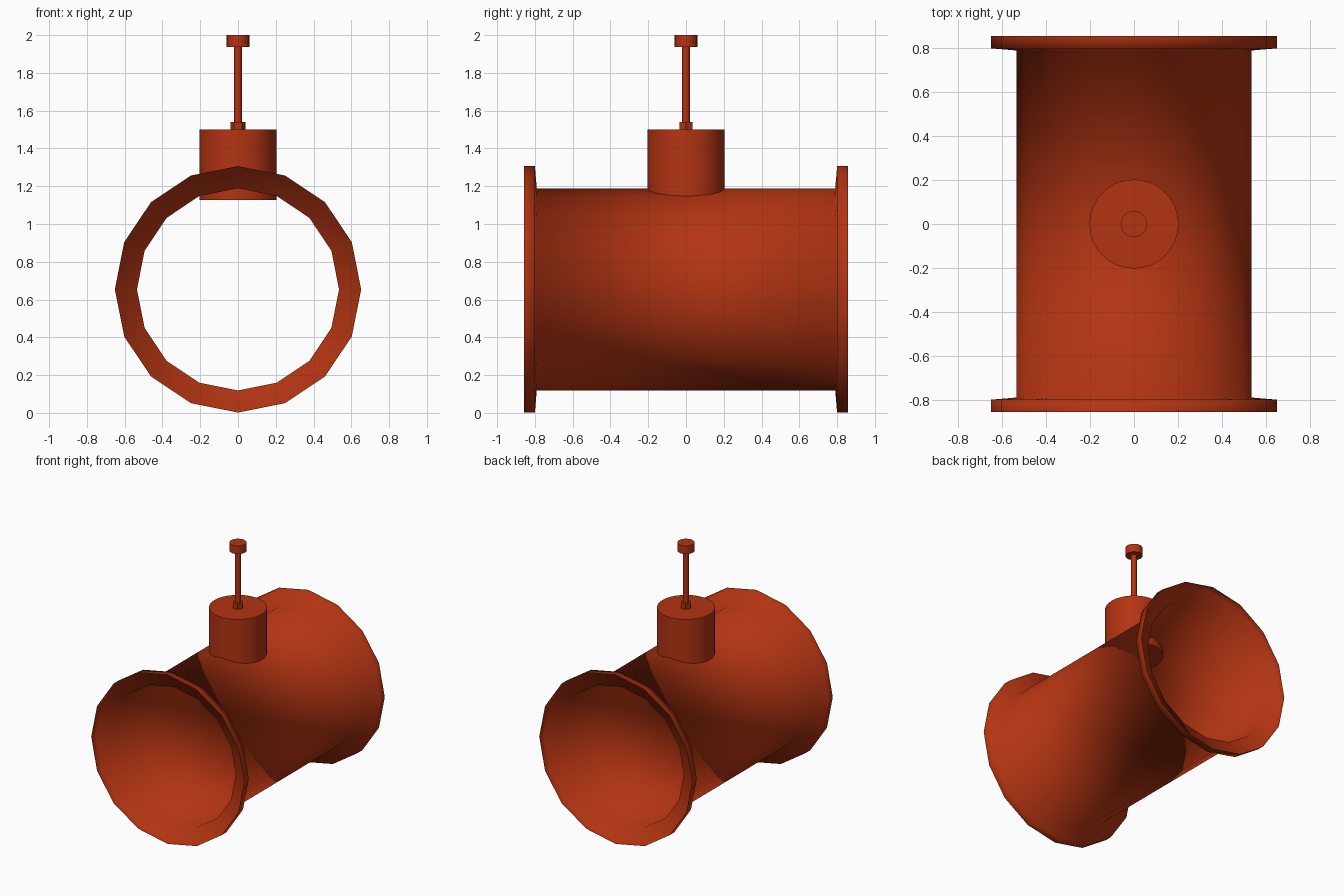
import bpy, bmesh
from math import cos, sin, tau

cube = bpy.data.objects.get("Cube")
if cube:
    bpy.data.objects.remove(cube)

# Single painted-metal colour
paint = bpy.data.materials.new("rust_red_paint")
paint.use_nodes = True
colour = (0.45, 0.034, 0.006, 1)
paint.diffuse_color = colour
paint.node_tree.nodes["Principled BSDF"].inputs["Base Color"].default_value = colour


def finish(name, bm):
    mesh = bpy.data.meshes.new(name)
    bm.to_mesh(mesh)
    bm.free()
    mesh.materials.append(paint)
    obj = bpy.data.objects.new(name, mesh)
    bpy.context.collection.objects.link(obj)
    return obj


def upright_cylinder(name, radius, bottom, top, sides, smooth=True):
    bm = bmesh.new()
    rings = [[bm.verts.new((radius * cos(tau * i / sides), radius * sin(tau * i / sides), z))
              for i in range(sides)] for z in (bottom, top)]
    low, high = rings
    for i in range(sides):
        j = (i + 1) % sides
        face = bm.faces.new((low[i], low[j], high[j], high[i]))
        face.smooth = smooth
    bm.faces.new(high)
    bm.faces.new(low[::-1])
    # Keep the cap rims crisp
    for edge in bm.edges:
        if any(not f.smooth for f in edge.link_faces):
            edge.smooth = False
    return finish(name, bm)


# Open pipe with a flared thin-walled flange at each end
SIDES, CENTRE_Z = 16, 0.654
half = [(0.535, 0.79), (0.652, 0.80), (0.652, 0.857)]
profile = [(r, -y) for r, y in reversed(half)] + half
bm = bmesh.new()
rings = [[bm.verts.new((r * cos(tau * i / SIDES), y, CENTRE_Z + r * sin(tau * i / SIDES)))
          for i in range(SIDES)] for r, y in profile]
for a, b in zip(rings, rings[1:]):
    for i in range(SIDES):
        j = (i + 1) % SIDES
        bm.faces.new((a[i], b[i], b[j], a[j])).smooth = True
finish("flanged_pipe", bm)

# Valve neck, nut, stem and knob
upright_cylinder("valve_neck", 0.203, 1.127, 1.5, 32)
upright_cylinder("stem_nut", 0.04, 1.5, 1.54, 6, smooth=False)
upright_cylinder("valve_stem", 0.02, 1.5, 1.94, 16)
upright_cylinder("stem_knob", 0.06, 1.937, 2.0, 24)
